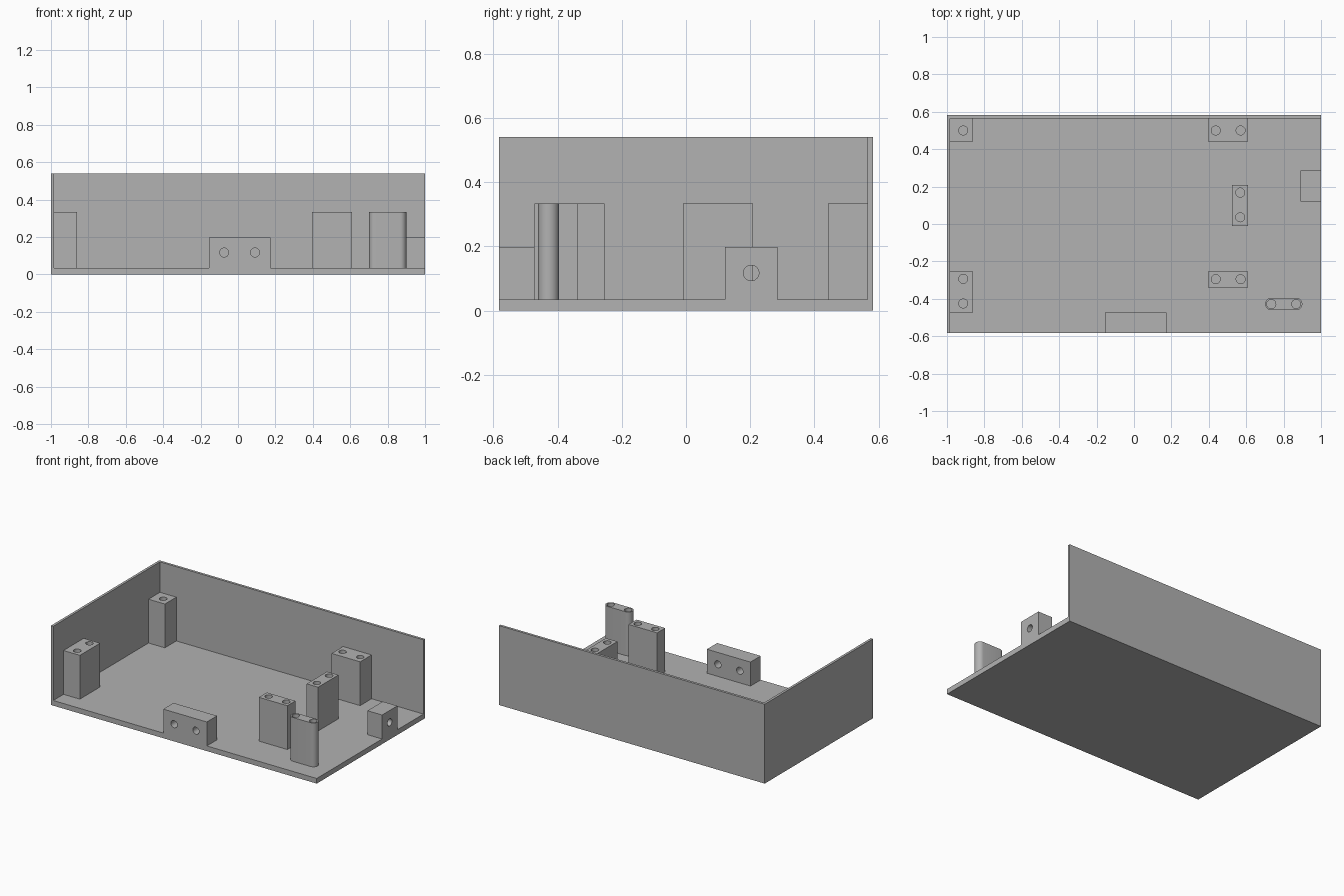
import bpy, bmesh, math
from mathutils import Matrix, Vector

if "Cube" in bpy.data.objects:
    bpy.data.objects.remove(bpy.data.objects["Cube"])

grey = bpy.data.materials.new("plain grey")
grey.diffuse_color = (0.445, 0.445, 0.445, 1)
grey.use_nodes = True
grey.node_tree.nodes["Principled BSDF"].inputs["Base Color"].default_value = grey.diffuse_color

FLOOR, WALL, POST, BLOCK = 0.035, 0.017, 0.333, 0.198
HOLE_R, HOLE_Z = 0.024, 0.117


def prism(name, outline, z0, z1):
    """Extrude a flat outline from z0 up to z1."""
    bm = bmesh.new()
    face = bm.faces.new([bm.verts.new((x, y, z0)) for x, y in outline])
    ext = bmesh.ops.extrude_face_region(bm, geom=[face])
    top = [v for v in ext["geom"] if isinstance(v, bmesh.types.BMVert)]
    bmesh.ops.translate(bm, verts=top, vec=(0, 0, z1 - z0))
    bmesh.ops.recalc_face_normals(bm, faces=bm.faces)
    mesh = bpy.data.meshes.new(name)
    bm.to_mesh(mesh)
    bm.free()
    mesh.materials.append(grey)
    ob = bpy.data.objects.new(name, mesh)
    bpy.context.collection.objects.link(ob)
    return ob


def box(name, x0, x1, y0, y1, z0, z1):
    return prism(name, [(x0, y0), (x1, y0), (x1, y1), (x0, y1)], z0, z1)


def combine(ob, tool, operation):
    mod = ob.modifiers.new(operation.lower(), "BOOLEAN")
    mod.operation, mod.object, mod.solver = operation, tool, "EXACT"
    bpy.context.view_layer.objects.active = ob
    bpy.ops.object.modifier_apply(modifier=mod.name)
    bpy.data.objects.remove(tool)


def drill(ob, centre, axis, length):
    bm = bmesh.new()
    turn = Vector((0, 0, 1)).rotation_difference(Vector(axis)).to_matrix().to_4x4()
    bmesh.ops.create_cone(bm, cap_ends=True, segments=32, radius1=HOLE_R,
                          radius2=HOLE_R, depth=length,
                          matrix=Matrix.Translation(centre) @ turn)
    mesh = bpy.data.meshes.new("drill")
    bm.to_mesh(mesh)
    bm.free()
    mesh.materials.append(grey)
    tool = bpy.data.objects.new("drill", mesh)
    tool.hide_render = True
    bpy.context.collection.objects.link(tool)
    combine(ob, tool, "DIFFERENCE")


def smooth(ob):
    bpy.ops.object.select_all(action="DESELECT")
    ob.select_set(True)
    bpy.context.view_layer.objects.active = ob
    bpy.ops.object.shade_smooth_by_angle(angle=math.radians(30))


# Tray: floor with a left wall and a back wall
tray = box("tray", -1, 1, -0.582, 0.582, 0, FLOOR)
wall_outline = [(-1, -0.582), (-1 + WALL, -0.582), (-1 + WALL, 0.582 - WALL),
                (1, 0.582 - WALL), (1, 0.582), (-1, 0.582)]
combine(tray, prism("walls", wall_outline, 0, 0.54), "UNION")

# Connector blocks flush with the open edges, drilled right through
front_block = box("front_block", -0.155, 0.173, -0.582, -0.472, 0, BLOCK)
for x in (-0.074, 0.091):
    drill(front_block, (x, -0.53, HOLE_Z), (0, 1, 0), 0.4)
right_block = box("right_block", 0.89, 1, 0.121, 0.285, 0, BLOCK)
drill(right_block, (0.945, 0.203, HOLE_Z), (1, 0, 0), 0.4)
for block in (front_block, right_block):
    combine(tray, block, "UNION")
smooth(tray)

# Square-cornered screw posts: name, x range, y range, hole centres
posts = [
    ("back_left_post", -0.983, -0.86, 0.442, 0.565, [(-0.913, 0.5)]),
    ("front_left_post", -0.983, -0.86, -0.472, -0.254, [(-0.913, -0.293), (-0.913, -0.425)]),
    ("back_right_post", 0.395, 0.61, 0.442, 0.565, [(0.437, 0.5), (0.57, 0.5)]),
    ("middle_post", 0.524, 0.61, -0.01, 0.208, [(0.568, 0.168), (0.568, 0.036)]),
    ("front_right_post", 0.395, 0.61, -0.34, -0.254, [(0.437, -0.295), (0.57, -0.295)]),
]
for name, x0, x1, y0, y1, holes in posts:
    post = box(name, x0, x1, y0, y1, FLOOR, POST)
    for x, y in holes:
        drill(post, (x, y, 0.2), (0, 0, 1), 0.6)
    smooth(post)

# Post with rounded ends
ends, cy, r = (0.734, 0.867), -0.428, 0.033
outline = [(ends[k] + r * math.cos(a), cy + r * math.sin(a))
           for k, start in ((1, -math.pi / 2), (0, math.pi / 2))
           for a in (start + math.pi * i / 16 for i in range(17))]
round_post = prism("rounded_post", outline, FLOOR, POST)
for x in ends:
    drill(round_post, (x, cy, 0.2), (0, 0, 1), 0.6)
smooth(round_post)
